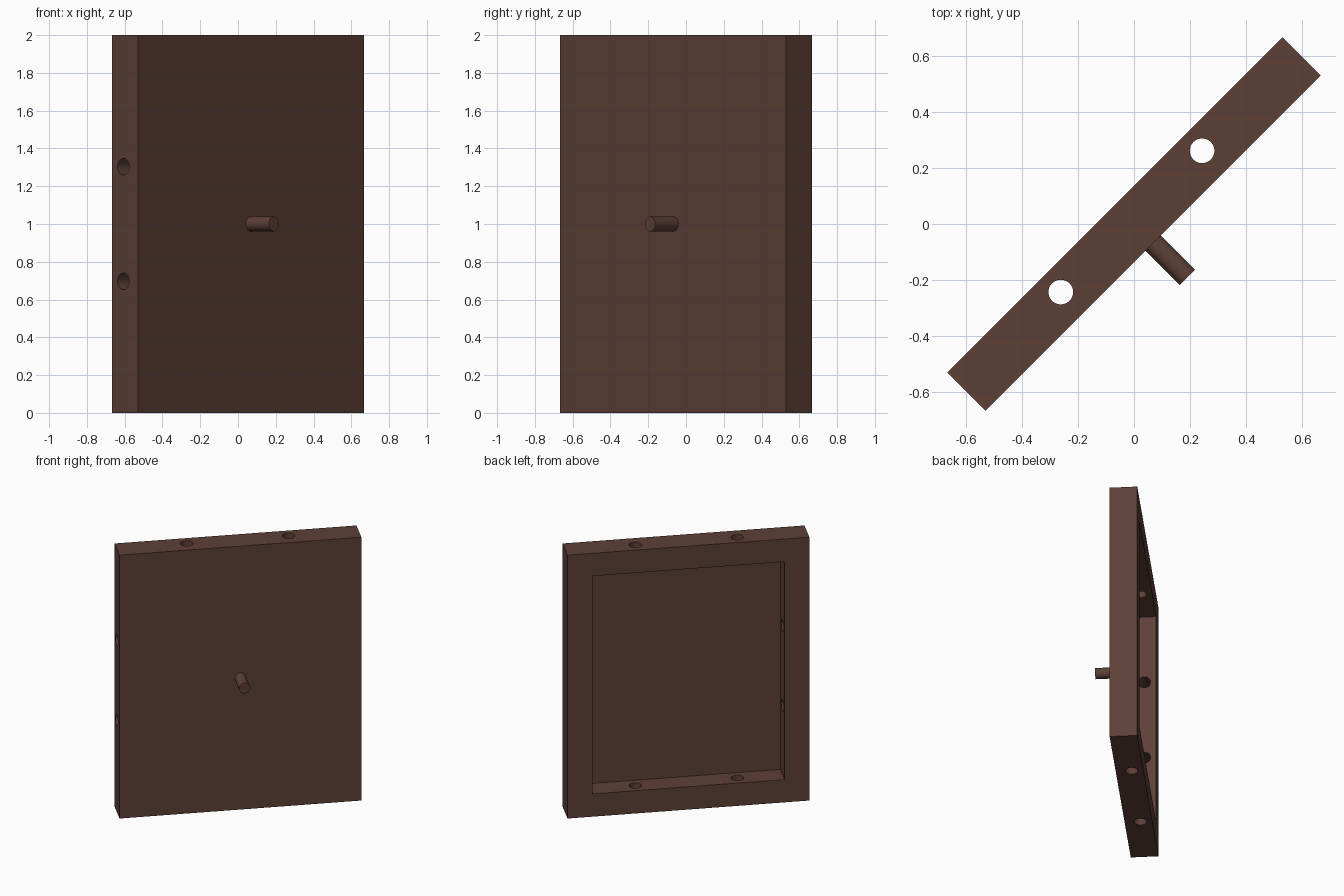
import bpy
from math import pi
from mathutils import Matrix

if "Cube" in bpy.data.objects:
    bpy.data.objects.remove(bpy.data.objects["Cube"])

W, T, H = 1.69, 0.193, 2.0      # panel width, thickness, height
RAIL, SKIN = 0.173, 0.025       # frame rail width, front sheet thickness
HOLE_Y = 0.013                  # hole centre, behind the panel mid-plane

brown = bpy.data.materials.new("dark_brown")
brown.diffuse_color = (0.109, 0.051, 0.038, 1)
brown.use_nodes = True
brown.node_tree.nodes["Principled BSDF"].inputs["Base Color"].default_value = brown.diffuse_color


def box(name, size, loc):
    bpy.ops.mesh.primitive_cube_add(size=1, location=loc)
    ob = bpy.context.object
    ob.name = name
    ob.scale = size
    bpy.ops.object.transform_apply(location=True, rotation=True, scale=True)
    return ob


def rod(name, r, length, loc, rot=(0, 0, 0)):
    bpy.ops.mesh.primitive_cylinder_add(vertices=32, radius=r, depth=length,
                                        location=loc, rotation=rot)
    ob = bpy.context.object
    ob.name = name
    bpy.ops.object.transform_apply(location=True, rotation=True, scale=True)
    return ob


def cut(target, cutter):
    mod = target.modifiers.new("cut", 'BOOLEAN')
    mod.operation, mod.solver, mod.object = 'DIFFERENCE', 'EXACT', cutter
    bpy.context.view_layer.objects.active = target
    bpy.ops.object.modifier_apply(modifier=mod.name)
    bpy.data.objects.remove(cutter, do_unlink=True)


# door panel, hollowed from the back
panel = box("door_panel", (W, T, H), (0, 0, H / 2))
cut(panel, box("recess", (W - 2 * RAIL, T, H - 2 * RAIL), (0, SKIN, H / 2)))

# dowel holes: through top and bottom rails, and through one side rail
for s in (-1, 1):
    cut(panel, rod("rail_hole", 0.044, H + 0.2, (s * 0.356, HOLE_Y, H / 2)))
    cut(panel, rod("side_hole", 0.044, RAIL + 0.2,
                   (-W / 2 + RAIL / 2, HOLE_Y, H / 2 + s * 0.303), (0, pi / 2, 0)))

# round knob on the front
y0, y1 = -T / 2 + 0.01, -0.269
knob = rod("knob", 0.039, y0 - y1, (0, (y0 + y1) / 2, H / 2), (pi / 2, 0, 0))

# colour, shading and the 45 degree turn
for ob in (panel, knob):
    ob.data.materials.clear()
    ob.data.materials.append(brown)
    ob.data.transform(Matrix.Rotation(pi / 4, 4, 'Z'))
    bpy.ops.object.select_all(action='DESELECT')
    ob.select_set(True)
    bpy.context.view_layer.objects.active = ob
    bpy.ops.object.shade_smooth_by_angle(angle=pi / 6)
